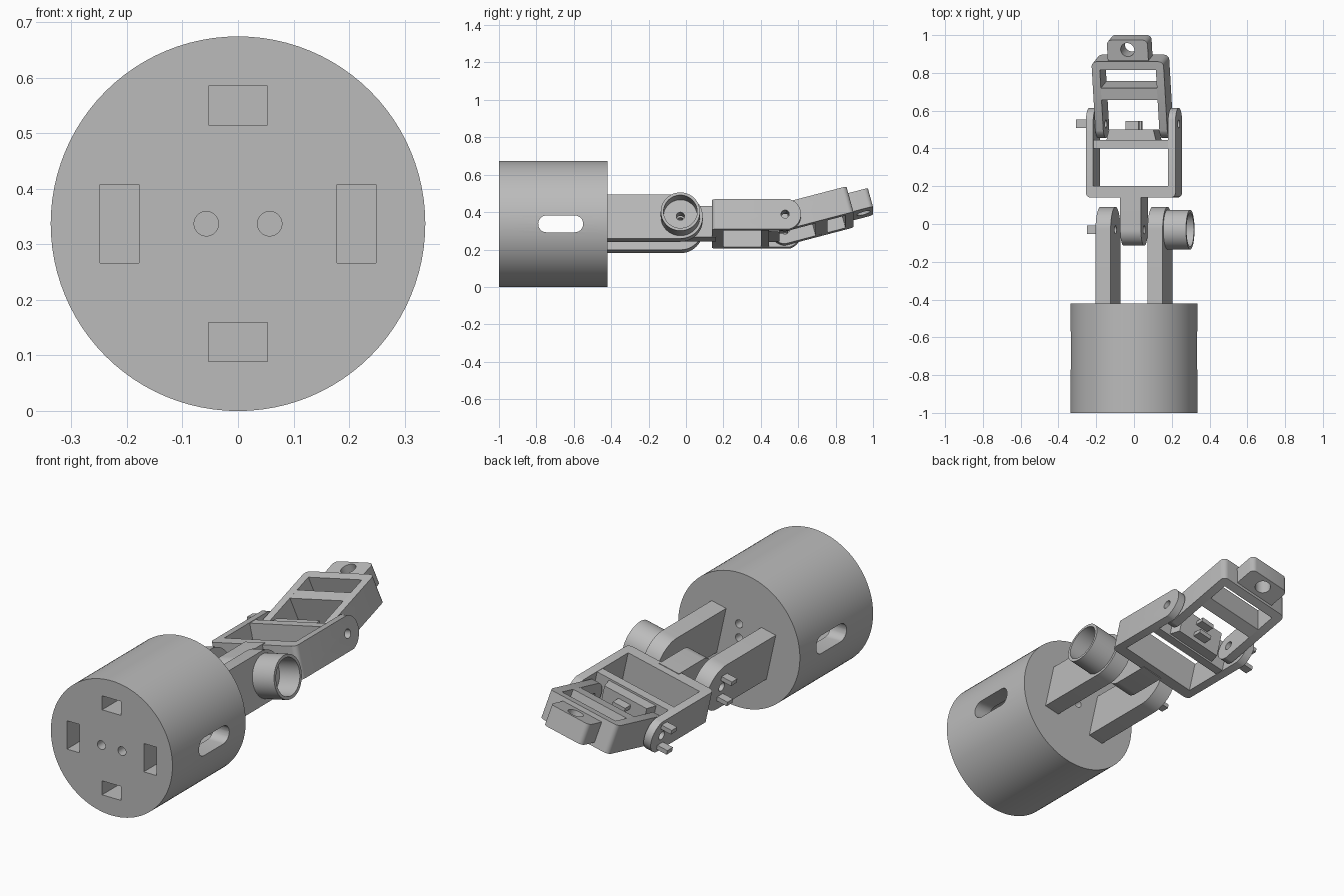
import bpy, bmesh, math
from mathutils import Matrix, Vector

if "Cube" in bpy.data.objects:
    bpy.data.objects.remove(bpy.data.objects["Cube"])

grey = bpy.data.materials.new("plain_grey")
grey.use_nodes = True
grey.diffuse_color = (0.5, 0.5, 0.5, 1)
grey.node_tree.nodes["Principled BSDF"].inputs["Base Color"].default_value = (0.5, 0.5, 0.5, 1)

# Placement frames: base axis, rolled finger, pitched last link
R = 0.337
BASE = Matrix.Translation((0, 0, R))
FINGER = BASE @ Matrix.Rotation(math.radians(-12.5), 4, 'Y')
KNEE = 0.53
HIP = -0.03
TIP = FINGER @ Matrix.Translation((0, KNEE, 0)) @ Matrix.Rotation(math.radians(15), 4, 'X')


def prism(name, pts, axis, lo, hi):
    """Extrude a 2D outline along an axis (0=x, 1=y, 2=z)."""
    bm = bmesh.new()

    def place(p, d):
        c = list(p)
        c.insert(axis, d)
        return bm.verts.new(c)
    a = [place(p, lo) for p in pts]
    b = [place(p, hi) for p in pts]
    bm.faces.new(a)
    bm.faces.new(b)
    for i in range(len(a)):
        j = (i + 1) % len(a)
        bm.faces.new((a[i], a[j], b[j], b[i]))
    bmesh.ops.recalc_face_normals(bm, faces=bm.faces)
    me = bpy.data.meshes.new(name)
    bm.to_mesh(me)
    bm.free()
    me.materials.append(grey)
    ob = bpy.data.objects.new(name, me)
    bpy.context.collection.objects.link(ob)
    return ob


def box(name, x, y, z):
    return prism(name, [(x[0], y[0]), (x[1], y[0]), (x[1], y[1]), (x[0], y[1])], 2, *z)


def arc(cx, cy, r, a0, a1, n):
    steps = [math.radians(a0 + (a1 - a0) * i / n) for i in range(n + 1)]
    return [(cx + r * math.cos(t), cy + r * math.sin(t)) for t in steps]


def disc(name, cx, cy, r, axis, lo, hi, n=32):
    return prism(name, arc(cx, cy, r, 0, 360, n)[:-1], axis, lo, hi)


def rounded(x0, x1, y0, y1, r):
    return (arc(x1 - r, y1 - r, r, 0, 90, 6) + arc(x0 + r, y1 - r, r, 90, 180, 6) +
            arc(x0 + r, y0 + r, r, 180, 270, 6) + arc(x1 - r, y0 + r, r, 270, 360, 6))


def combine(ob, tools, op='DIFFERENCE'):
    """Apply booleans to ob and discard the tools."""
    for t in tools:
        m = ob.modifiers.new("cut", 'BOOLEAN')
        m.object, m.operation, m.solver = t, op, 'EXACT'
    bpy.context.view_layer.update()
    me = bpy.data.meshes.new_from_object(ob.evaluated_get(bpy.context.evaluated_depsgraph_get()))
    ob.modifiers.clear()
    ob.data = me
    for t in tools:
        bpy.data.objects.remove(t)
    return ob


def finish(ob, frame):
    ob.data.transform(frame)
    ob.data.shade_smooth()
    ob.data.set_sharp_from_angle(angle=math.radians(30))


# Drum base with front pockets, side slot and screw holes
base = disc("drum_base", 0, 0, R, 1, -1, -0.42, 96)
cuts = [prism("slot", rounded(-0.79, -0.55, -0.045, 0.045, 0.044), 0, -0.5, 0.5)]
for s in (-1, 1):
    cuts.append(box("pocket", (-0.053, 0.053), (-1.1, -0.5), sorted((s * 0.178, s * 0.248))))
    cuts.append(box("pocket", sorted((s * 0.178, s * 0.248)), (-1.1, -0.5), (-0.071, 0.071)))
    cuts.append(disc("screw", s * 0.057, 0, 0.022, 1, -1.1, -0.8))
    cuts.append(disc("screw", 0, 0.045 + s * 0.035, 0.02, 1, -0.55, -0.3))
finish(combine(base, cuts), BASE)

# Fork arms with rounded ends
for side, s in (("left", 1), ("right", -1)):
    outline = [(-0.45, 0.12), (-0.45, -0.12)] + arc(HIP, 0, 0.12, -90, 90, 24)
    arm = prism(side + "_fork_arm", outline, 0, *sorted((s * 0.1, s * 0.182)))
    finish(combine(arm, [disc("bolt", HIP, 0, 0.022, 0, -0.5, 0.5)]), FINGER)

# Open cup on the left arm
cup = disc("bearing_cup", HIP, 0, 0.105, 0, 0.175, 0.305, 48)
combine(cup, [disc("bore", HIP, 0, 0.09, 0, 0.19, 0.5, 48),
              disc("bolt", HIP, 0, 0.022, 0, 0.1, 0.5)])
finish(cup, FINGER)

# Retaining tabs beside each right-hand joint
for name, y, x in (("hip", HIP, -0.18), ("knee", KNEE, -0.24)):
    for s in (-1, 1):
        finish(box(name + "_tab", (x - 0.06, x + 0.01), (y - 0.022, y + 0.022),
                   (s * 0.055 - 0.011, s * 0.055 + 0.011)), FINGER)

# Tongue of the middle link
outline = [(0.16, -0.085), (0.16, 0.085)] + arc(HIP, 0, 0.085, 90, 270, 24)
tongue = prism("middle_link_tongue", outline, 0, -0.056, 0.056)
finish(combine(tongue, [disc("bolt", HIP, 0, 0.022, 0, -0.5, 0.5)]), FINGER)

# Middle link: U-shaped frame rounded at the knee
frame = prism("middle_link_frame", arc(-0.218, 0.165, 0.025, 180, 270, 6) +
              arc(0.218, 0.165, 0.025, 270, 360, 6) +
              [(0.243, 0.7), (0.203, 0.7), (0.203, 0.2), (-0.203, 0.2), (-0.203, 0.7), (-0.243, 0.7)],
              2, -0.2, 0.2)
side = prism("side", [(0.1, 0.082), (0.1, -0.082)] + arc(KNEE, 0, 0.085, -75, 75, 24), 0, -0.5, 0.5)
combine(frame, [side], 'INTERSECT')
finish(combine(frame, [disc("bolt", KNEE, 0, 0.022, 0, -0.5, 0.5)]), FINGER)

# Cross bar, stop block and its two prongs
finish(box("middle_link_bar", (-0.21, 0.21), (0.4, 0.445), (-0.08, 0.08)), FINGER)
finish(prism("stop_block", [(-0.135, 0.44), (0.135, 0.44), (0.12, 0.5), (-0.12, 0.5)], 2, -0.07, 0.07), FINGER)
for s in (-1, 1):
    finish(box("stop_prong", (-0.035, 0.035), (0.49, 0.545), (s * 0.035 - 0.011, s * 0.035 + 0.011)), FINGER)

# Last link: U-shaped frame closed at the far end
frame = prism("end_link_frame", arc(0.168, 0.333, 0.027, 0, 90, 6) + arc(-0.168, 0.333, 0.027, 90, 180, 6) +
              [(-0.195, -0.2), (-0.152, -0.2), (-0.152, 0.315), (0.152, 0.315), (0.152, -0.2), (0.195, -0.2)],
              2, -0.2, 0.2)
side = prism("side", [(0.4, -0.072), (0.4, 0.072)] + arc(0, 0, 0.075, 105, 255, 24), 0, -0.5, 0.5)
combine(frame, [side], 'INTERSECT')
finish(combine(frame, [disc("bolt", 0, 0, 0.022, 0, -0.5, 0.5)]), TIP)
finish(box("end_link_bar", (-0.16, 0.16), (0.15, 0.215), (-0.072, 0.072)), TIP)

# Fingertip lug with a vertical eye
lug = prism("fingertip_lug", [(-0.11, 0.35), (0.11, 0.35)] + arc(0.085, 0.448, 0.025, 0, 90, 6) +
            arc(-0.085, 0.448, 0.025, 90, 180, 6), 2, -0.052, 0.052)
finish(combine(lug, [disc("eye", 0, 0.42, 0.037, 2, -0.2, 0.2)]), TIP)
